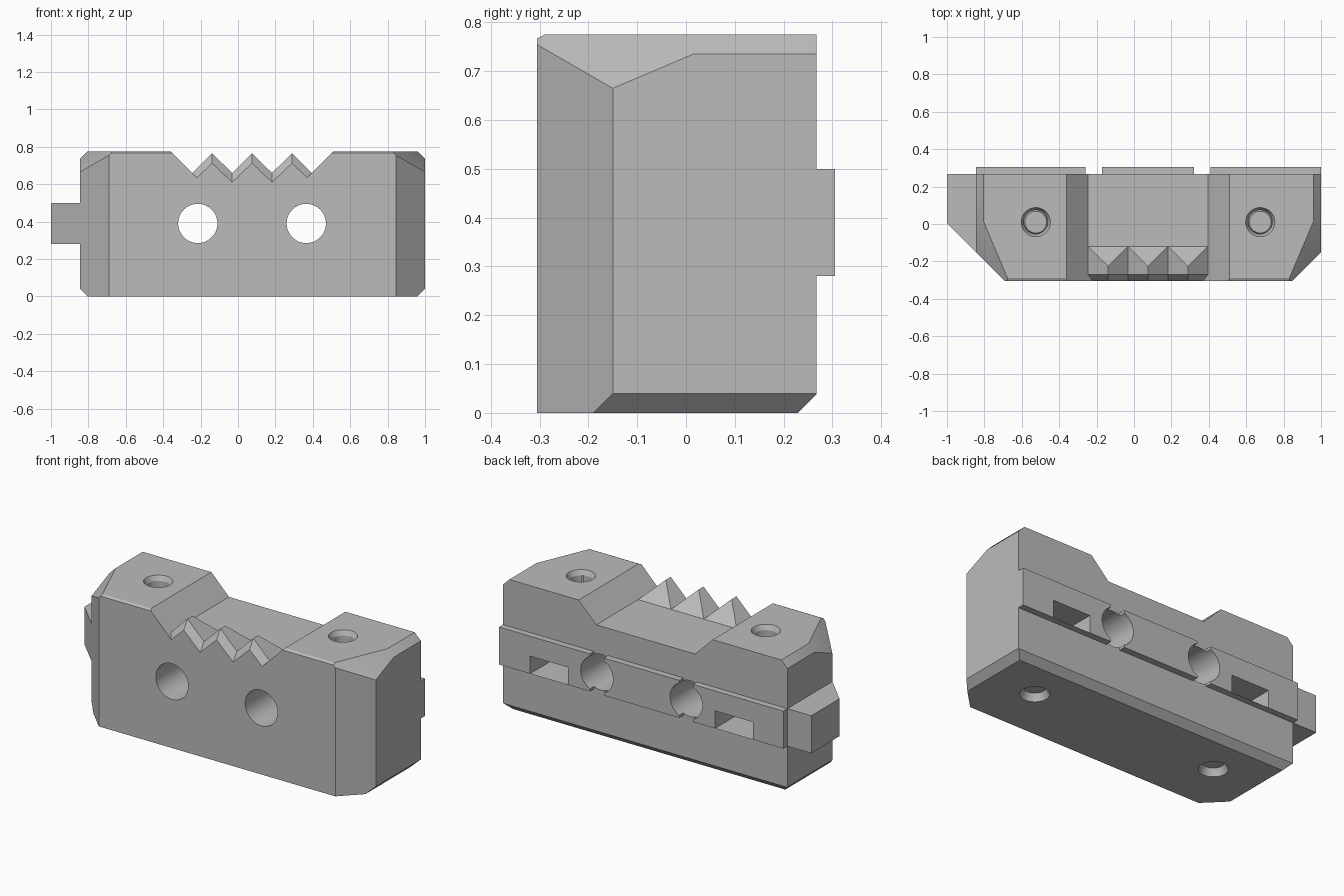
import bpy, bmesh, math
from mathutils import Matrix, Vector

if "Cube" in bpy.data.objects:
    bpy.data.objects.remove(bpy.data.objects["Cube"], do_unlink=True)

grey = bpy.data.materials.new("machined_grey")
grey.use_nodes = True
grey.diffuse_color = (0.5, 0.5, 0.5, 1)
grey.node_tree.nodes["Principled BSDF"].inputs["Base Color"].default_value = (0.5, 0.5, 0.5, 1)

LEFT, RIGHT, FRONT, BACK, TOP = -0.845, 1.0, -0.305, 0.267, 0.775
MID = (LEFT + RIGHT) / 2
HALF = RIGHT - MID
NOTCH = 0.075                 # centre of the toothed notch
RAIL_LOW, RAIL_HIGH = 0.28, 0.5


def finish(name, bm):
    bmesh.ops.recalc_face_normals(bm, faces=bm.faces)
    mesh = bpy.data.meshes.new(name)
    bm.to_mesh(mesh)
    bm.free()
    mesh.materials.append(grey)
    obj = bpy.data.objects.new(name, mesh)
    bpy.context.collection.objects.link(obj)
    return obj


def box_mesh(x0, x1, y0, y1, z0, z1):
    bm = bmesh.new()
    bmesh.ops.create_cube(bm, size=1)
    for v in bm.verts:
        v.co = ((x0 + x1) / 2 + v.co.x * (x1 - x0),
                (y0 + y1) / 2 + v.co.y * (y1 - y0),
                (z0 + z1) / 2 + v.co.z * (z1 - z0))
    return bm


def box(name, *limits):
    return finish(name, box_mesh(*limits))


def hull(name, points):
    bm = bmesh.new()
    for p in points:
        bm.verts.new(p)
    bmesh.ops.convex_hull(bm, input=bm.verts)
    bmesh.ops.dissolve_limit(bm, angle_limit=0.001, verts=bm.verts, edges=bm.edges)
    return finish(name, bm)


def cone(name, r1, r2, depth, place):
    bm = bmesh.new()
    bmesh.ops.create_cone(bm, cap_ends=True, segments=48, radius1=r1, radius2=r2,
                          depth=depth, matrix=place)
    return finish(name, bm)


def slice_off(bm, normal, point):
    geom = bm.verts[:] + bm.edges[:] + bm.faces[:]
    bmesh.ops.bisect_plane(bm, geom=geom, plane_co=point, plane_no=Vector(normal).normalized(),
                           clear_outer=True, dist=1e-5)
    bmesh.ops.holes_fill(bm, edges=[e for e in bm.edges if e.is_boundary])


def combine(target, tool, operation):
    mod = target.modifiers.new("combine", "BOOLEAN")
    mod.solver = "EXACT"
    mod.operation = operation
    mod.object = tool
    bpy.context.view_layer.objects.active = target
    bpy.ops.object.modifier_apply(modifier=mod.name)
    bpy.data.objects.remove(tool, do_unlink=True)


# Main block with chamfered edges and corners
bm = box_mesh(LEFT, RIGHT, FRONT, BACK, 0, TOP)
for side in (-1, 1):
    end = MID + side * HALF
    slice_off(bm, (side, -1, 0), (end, -0.15, 0))             # vertical front corner
    slice_off(bm, (side, 0, -1), (end, 0, 0.04))              # bottom end edge
    slice_off(bm, (side, 0, 1), (end, 0, 0.735))              # top end edge
    slice_off(bm, (side, -0.424, 1), (end, 0.015, 0.735))     # top front corner
slice_off(bm, (0, 1, -1), (0, BACK, 0.038))
slice_off(bm, (0, -0.008, 0.015), (0, FRONT, 0.767))
block = finish("jaw_block", bm)

# Sloped notch across the top, dropping away at the front edge
notch = [(NOTCH + s * w, y, z) for s in (-1, 1) for y in (-0.5, 0.5)
         for w, z in ((0.32, 0.66), (0.56, 0.9))]
combine(block, hull("notch_cutter", notch), "DIFFERENCE")
lip = [(NOTCH + s * w, y, z) for s in (-1, 1)
       for w, y, z in ((0.36, -0.27, 0.70), (0.32, -0.27, 0.66),
                       (0.22, -0.34, 0.56), (0.36, -0.34, 0.70))]
combine(block, hull("lip_cutter", lip), "DIFFERENCE")

# Three gripping teeth
PITCH = 0.64 / 3
for i in (-1, 0, 1):
    x = NOTCH + i * PITCH
    points = [(x, FRONT, 0.712), (x, -0.27, 0.765), (x, -0.225, 0.765)]
    for s in (-1, 1):
        edge = x + s * PITCH / 2
        points += [(edge, FRONT, 0.61), (edge, -0.27, 0.66), (edge, -0.12, 0.66),
                   (edge, FRONT, 0.57), (edge, -0.12, 0.57)]
    combine(block, hull("tooth", points), "UNION")

# Side tab that continues the corner slope
outline = [(-1, 0.005), (LEFT, -0.15), (-0.8, 0), (-0.8, 0.2), (LEFT, BACK), (-1, BACK)]
combine(block, hull("side_tab", [(x, y, z) for x, y in outline
                                 for z in (RAIL_LOW, RAIL_HIGH)]), "UNION")

# Rear rail in three lengths
BORES = (-0.215, 0.365)
for x0, x1 in ((LEFT, BORES[0] - 0.045), (BORES[0] + 0.045, BORES[1] - 0.045),
               (BORES[1] + 0.045, RIGHT)):
    combine(block, box("rear_rail", x0, x1, 0.2, 0.305, RAIL_LOW, RAIL_HIGH), "UNION")

# Round bores from front to back
for x in BORES:
    place = Matrix.Translation((x, 0, 0.39)) @ Matrix.Rotation(math.pi / 2, 4, "X")
    combine(block, cone("bore_cutter", 0.105, 0.105, 1, place), "DIFFERENCE")

# Vertical screw holes with countersinks, and nut pockets open to the rear
for x in (-0.525, 0.675):
    combine(block, box("pocket_cutter", x - 0.123, x + 0.123, -0.11, 0.4,
                       RAIL_LOW, 0.383), "DIFFERENCE")
    place = Matrix.Translation((x, 0.01, 0.4))
    combine(block, cone("screw_cutter", 0.064, 0.064, 1.2, place), "DIFFERENCE")
    for z, r1, r2 in ((TOP, 0.058, 0.098), (0, 0.098, 0.058)):
        place = Matrix.Translation((x, 0.01, z))
        combine(block, cone("sink_cutter", r1, r2, 0.08, place), "DIFFERENCE")

# Keep edges crisp and the holes smooth
bpy.ops.object.select_all(action="DESELECT")
block.select_set(True)
bpy.context.view_layer.objects.active = block
bpy.ops.object.shade_smooth_by_angle(angle=math.radians(20))
